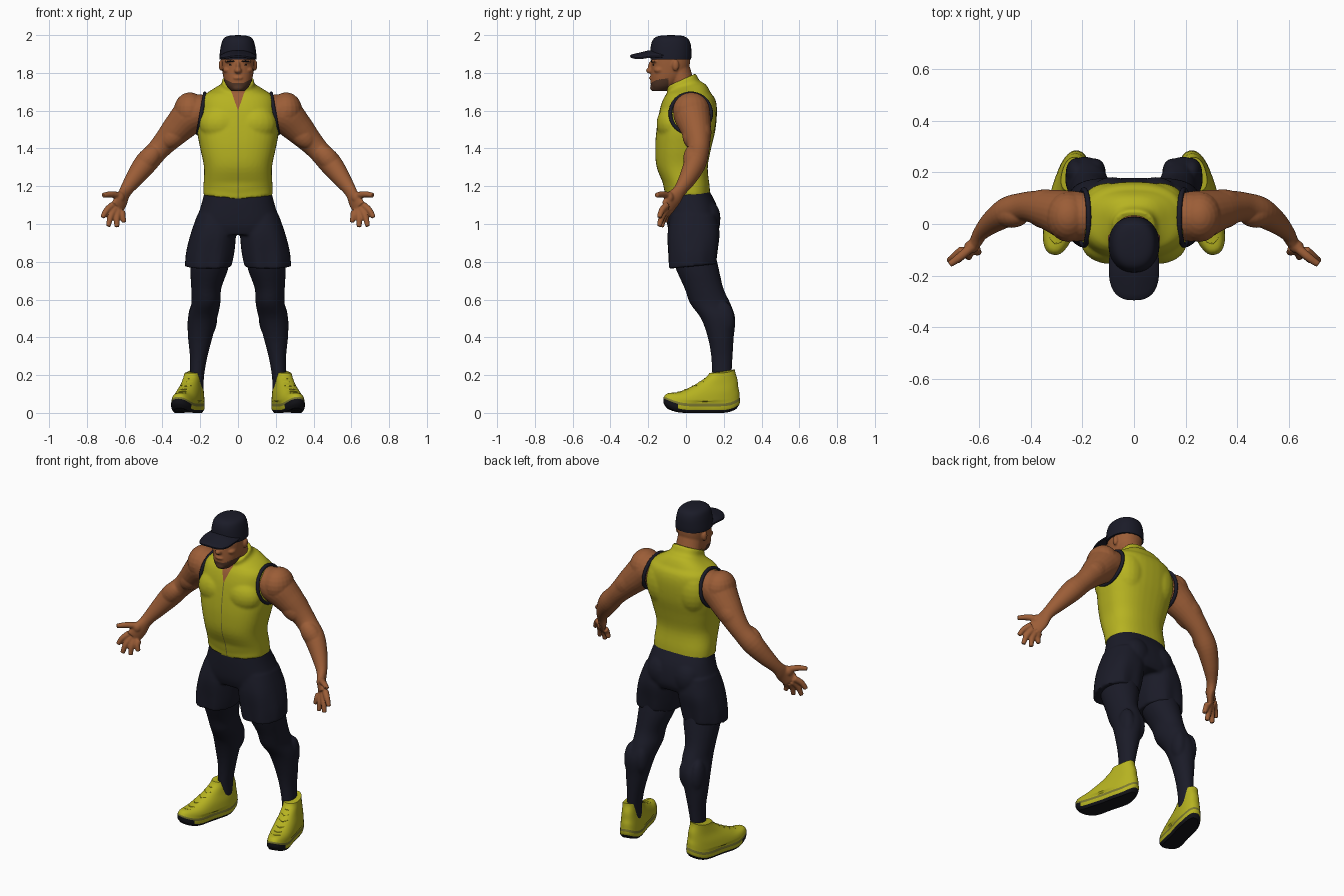
import bpy, bmesh, math
from mathutils import Vector, Matrix

if "Cube" in bpy.data.objects:
    bpy.data.objects.remove(bpy.data.objects["Cube"])


def material(name, *rgb):
    m = bpy.data.materials.new(name)
    m.use_nodes = True
    m.diffuse_color = (*rgb, 1)
    m.node_tree.nodes["Principled BSDF"].inputs["Base Color"].default_value = (*rgb, 1)
    return m


lime = material("lime yellow", .47, .45, .015)
olive = material("dark olive", .2, .19, .03)
navy = material("dark navy", .0105, .011, .021)
black = material("sole black", .007, .007, .01)
skin = material("brown skin", .33, .11, .038)
beard = material("beard brown", .085, .037, .02)


def loft(bm, secs, power=2.0, n=24, follow=False, steps=4):
    """Skin smooth rings through sections (x, y, z, half width, half depth)."""
    P = [Vector(s) for s in secs]
    path = []
    for i in range(len(P) - 1):
        a, b, c, d = P[max(i - 1, 0)], P[i], P[i + 1], P[min(i + 2, len(P) - 1)]
        for k in range(steps):
            t = k / steps
            path.append((b * 2 + (c - a) * t + (a * 2 - b * 5 + c * 4 - d) * t ** 2
                         + (b * 3 - a - c * 3 + d) * t ** 3) * .5)
    path.append(P[-1])
    rings = []
    for i, p in enumerate(path):
        turn = Matrix.Identity(3)
        if follow:
            ahead = Vector(path[min(i + 1, len(path) - 1)][:3])
            behind = Vector(path[max(i - 1, 0)][:3])
            turn = (ahead - behind).to_track_quat('Z', 'Y').to_matrix()
        ring = []
        for k in range(n):
            a = math.tau * k / n
            u, v = (math.copysign(abs(w) ** (2 / power), w) for w in (math.cos(a), math.sin(a)))
            offset = turn @ Vector((u * max(p[3], .002), v * max(p[4], .002), 0))
            ring.append(bm.verts.new(Vector(p[:3]) + offset))
        rings.append(ring)
    for r, s in zip(rings, rings[1:]):
        for k in range(n):
            j = (k + 1) % n
            bm.faces.new((r[k], r[j], s[j], s[k]))
    bm.faces.new(rings[0][::-1])
    bm.faces.new(rings[-1])


def blob(bm, loc, size, tilt=0):
    turn = Matrix.Rotation(tilt, 3, 'Y').to_quaternion()
    bmesh.ops.create_uvsphere(bm, u_segments=20, v_segments=12, radius=1,
                              matrix=Matrix.LocRotScale(Vector(loc), turn, Vector(size)))


def finish(name, bm, mats, voxel=0, mirror=None):
    """Turn a bmesh into an object; optionally mirror it and fuse its pieces."""
    bmesh.ops.recalc_face_normals(bm, faces=bm.faces)
    me = bpy.data.meshes.new(name)
    bm.to_mesh(me)
    bm.free()
    for m in mats:
        me.materials.append(m)
    ob = bpy.data.objects.new(name, me)
    bpy.context.collection.objects.link(ob)
    if mirror == "before":
        ob.modifiers.new("Mirror", 'MIRROR').use_mirror_merge = False
    if voxel:
        r = ob.modifiers.new("Fuse", 'REMESH')
        r.mode, r.voxel_size = 'VOXEL', voxel
        s = ob.modifiers.new("Soften", 'SMOOTH')
        s.factor, s.iterations = .5, 5
    if mirror == "after":
        ob.modifiers.new("Mirror", 'MIRROR').use_mirror_merge = False
    graph = bpy.context.evaluated_depsgraph_get()
    baked = bpy.data.meshes.new_from_object(ob.evaluated_get(graph))
    ob.modifiers.clear()
    ob.data = baked
    if not baked.materials:
        for m in mats:
            baked.materials.append(m)
    baked.shade_smooth()
    baked.set_sharp_from_angle(angle=.8)
    return ob


def paint(ob, rule, cuts=()):
    """Cut clean colour borders, then choose a material for each face."""
    bm = bmesh.new()
    bm.from_mesh(ob.data)
    for co, no in cuts:
        bmesh.ops.bisect_plane(bm, geom=bm.verts[:] + bm.edges[:] + bm.faces[:],
                               plane_co=co, plane_no=no, dist=1e-5)
    for f in bm.faces:
        f.material_index = rule(f.calc_center_median())
    bm.to_mesh(ob.data)
    bm.free()


# Sleeveless vest with broad chest, back and an open standing collar
bm = bmesh.new()
loft(bm, [(0, .01, 1.15, .183, .118), (0, .005, 1.2, .183, .12), (0, -.02, 1.3, .18, .135),
          (0, -.015, 1.4, .2, .148), (0, 0, 1.5, .217, .156), (0, .012, 1.6, .208, .152),
          (0, .017, 1.66, .199, .138), (0, .015, 1.69, .17, .118), (0, .005, 1.715, .118, .1),
          (0, -.015, 1.732, .09, .086), (0, -.028, 1.765, .084, .078)], power=2.5, n=40)
for x in (-1, 1):
    blob(bm, (x * .09, -.075, 1.53), (.115, .081, .1))
    blob(bm, (x * .1, .08, 1.56), (.1, .08, .14))
for v in bm.verts:
    if v.co.z > 1.69:
        v.co.z += .45 * (v.co.y + .02) * min(1, (v.co.z - 1.69) / .06)
    elif v.co.z < 1.22 and v.co.y < 0:
        v.co.z -= .2 * -v.co.y * max(0, 1 - abs(v.co.x) / .18)
vest = finish("vest", bm, [lime, skin, olive], .008)


def vest_rule(c):
    if c.y > -.05:
        return 0
    if c.z > 1.6 and abs(c.x) < .35 * (c.z - 1.6):
        return 1
    return 2 if abs(c.x) < .003 else 0


paint(vest, vest_rule, [((0, 0, 1.6), (1, 0, s * .35)) for s in (-1, 1)]
      + [((s * .003, 0, 0), (1, 0, 0)) for s in (-1, 1)])

# Dark bands around the armholes
bpy.ops.mesh.primitive_torus_add(major_radius=.108, minor_radius=.01, major_segments=40,
                                 minor_segments=10, location=(.194, .025, 1.585),
                                 rotation=(0, math.pi / 2 - .17, 0))
band = bpy.context.object
bpy.ops.object.transform_apply(location=True, rotation=True, scale=True)
bm = bmesh.new()
bm.from_mesh(band.data)
bpy.data.objects.remove(band)
finish("armhole_bands", bm, [navy], mirror="after")

# Muscular arms with open hands
bm = bmesh.new()
loft(bm, [(.15, .03, 1.6, .085, .08), (.235, .03, 1.585, .098, .098), (.31, .05, 1.515, .084, .084),
          (.38, .065, 1.44, .065, .066), (.43, .065, 1.385, .057, .058), (.49, .047, 1.32, .058, .061),
          (.55, .008, 1.24, .045, .048), (.595, -.035, 1.175, .03, .036),
          (.615, -.07, 1.13, .024, .046), (.642, -.1, 1.085, .018, .046)], follow=True)
blob(bm, (.255, .028, 1.6), (.085, .098, .097))
blob(bm, (.335, .03, 1.475), (.058, .05, .09), -.75)
blob(bm, (.345, .085, 1.485), (.058, .05, .1), -.75)
blob(bm, (.475, .035, 1.345), (.055, .05, .085), -.7)
blob(bm, (.63, -.088, 1.14), (.03, .025, .032))
for base, tip in (((.664, -.1, 1.1), (.718, -.142, 1.034)), ((.652, -.1, 1.08), (.687, -.142, .988)),
                  ((.634, -.097, 1.068), (.641, -.129, .983)), ((.614, -.09, 1.065), (.602, -.109, 1.008)),
                  ((.625, -.085, 1.15), (.716, -.157, 1.152))):
    a, b = Vector(base), Vector(tip)
    mid = (a + b) / 2 + Vector((.004, -.006, .006))
    loft(bm, [(*a, .019, .019), (*mid, .017, .017), (*b, .013, .013)], n=12, follow=True)
finish("arms", bm, [skin], .005, "after")

# Loose shorts
bm = bmesh.new()
loft(bm, [(0, .01, 1.19, .172, .105), (0, .03, 1.1, .195, .132), (0, .04, 1.0, .225, .14),
          (0, .04, .945, .21, .125)], power=2.4, n=40)
loft(bm, [(.11, .04, 1.05, .105, .12), (.13, .04, .95, .12, .138), (.147, .037, .85, .128, .132),
          (.158, .035, .775, .123, .127)], power=2.3, n=32)
blob(bm, (.085, .11, 1.03), (.088, .073, .1))
for v in bm.verts:
    # Soft folds and a hem that dips at the front
    low = max(0, min(1, (1 - v.co.z) / .2))
    around = math.atan2(v.co.y - .035, v.co.x - .155)
    v.co.y += .005 * low * math.sin(around * 7)
    v.co.z += .1 * (v.co.y - .03) * low
finish("shorts", bm, [navy], .008, "before")

# Legs in tight leggings
bm = bmesh.new()
loft(bm, [(.14, .03, .9, .1, .11), (.15, .055, .78, .103, .115), (.168, .095, .66, .08, .103),
          (.17, .128, .58, .077, .107), (.188, .17, .5, .078, .091), (.2, .184, .4, .065, .069),
          (.208, .19, .3, .047, .057), (.217, .19, .2, .038, .052), (.22, .19, .12, .038, .052)])
blob(bm, (.168, .055, .66), (.05, .05, .07))
blob(bm, (.15, .205, .5), (.04, .05, .09))
blob(bm, (.225, .2, .49), (.04, .057, .1))
finish("legs", bm, [navy], .008, "after")

# Running shoes with dark outsole and a midsole stripe
uppers = [(0, .01, .08, .065, .194), (0, .04, .11, .06, .158), (0, .08, .15, .05, .114),
          (0, .105, .19, .045, .078), (0, .112, .212, .043, .068)]
bm = bmesh.new()
loft(bm, [(0, 0, 0, .056, .19), (0, 0, .015, .067, .205), (0, 0, .035, .069, .208),
          (0, 0, .05, .068, .206)] + uppers, power=2.4, n=36)
for f in bm.faces:
    c = f.calc_center_median()
    sole = .04 if c.y < -.15 else .015
    f.material_index = 2 if c.z < sole else 1 if .035 < c.z < .05 else 0
# Laces pressed against the instep
for a, b in zip(uppers[:-1], uppers[1:-1]):
    for t in (.25, .75):
        s = Vector(a).lerp(Vector(b), t)
        front = s[1] - s[4]
        for k in (-1, 1):
            loft(bm, [(-k * .026, front + .02, s[2], .003, .003), (0, front + .004, s[2] + .002, .003, .003),
                      (k * .026, front + .022, s[2] + .004, .003, .003)], n=6, follow=True, steps=2)
for v in bm.verts:
    y = v.co.y
    v.co.x *= 1 - .15 * math.exp(-(y / .08) ** 2) * (v.co.z < .06)
    v.co.z += 2.2 * max(0, -y - .08) ** 2 + 3 * max(0, y - .1) ** 2
bm.transform(Matrix.Translation((.265, .083, 0)) @ Matrix.Rotation(.25, 4, 'Z'))
finish("shoes", bm, [lime, olive, black], mirror="after")

# Head, neck, ears and face
bm = bmesh.new()
loft(bm, [(0, -.14, 1.703, .034, .035), (0, -.12, 1.73, .06, .066), (0, -.1, 1.77, .076, .087),
          (0, -.085, 1.82, .084, .1), (0, -.08, 1.88, .087, .102), (0, -.08, 1.93, .08, .095)],
     power=2.2, n=32)
loft(bm, [(0, .01, 1.64, .09, .075), (0, -.01, 1.72, .078, .068), (0, -.035, 1.79, .074, .068),
          (0, -.05, 1.85, .07, .065)])
blob(bm, (0, -.19, 1.812), (.019, .022, .016))
blob(bm, (0, -.18, 1.835), (.012, .021, .03))
blob(bm, (0, -.182, 1.773), (.027, .014, .01))
blob(bm, (0, -.17, 1.72), (.03, .02, .018))
for x in (-1, 1):
    blob(bm, (x * .04, -.166, 1.862), (.032, .02, .01))
    blob(bm, (x * .055, -.14, 1.815), (.025, .03, .018))
    blob(bm, (x * .09, -.055, 1.84), (.012, .018, .03))
head = finish("head", bm, [skin, beard], .005)
paint(head, lambda c: int(c.y < -.095 and c.z < 1.748 + .45 * max(0, abs(c.x) - .03)))

# Dark eyes and brows
bm = bmesh.new()
blob(bm, (.036, -.171, 1.842), (.013, .007, .005))
blob(bm, (.04, -.181, 1.862), (.022, .007, .005))
finish("eyes_and_brows", bm, [black], mirror="after")

# Cap crown
bm = bmesh.new()
loft(bm, [(0, -.08, 1.872, .099, .107), (0, -.08, 1.9, .097, .109), (0, -.08, 1.95, .089, .105),
          (0, -.08, 1.982, .076, .09), (0, -.08, 1.996, .048, .06), (0, -.08, 2, .004, .004)],
     power=2.2, n=36)
finish("cap_crown", bm, [navy])

# Curved cap brim, sloping down to the front
bm = bmesh.new()
loft(bm, [(0, -.17, z, .097 * r, .125 * r) for z, r in
          ((1.9, .03), (1.9, .6), (1.9, .97), (1.907, 1), (1.914, .97), (1.914, .6), (1.914, .03))],
     power=2.6, n=36, steps=2)
for v in bm.verts:
    v.co.z += .25 * min(.03, v.co.y + .22) - 3 * v.co.x ** 2
finish("cap_brim", bm, [navy])
